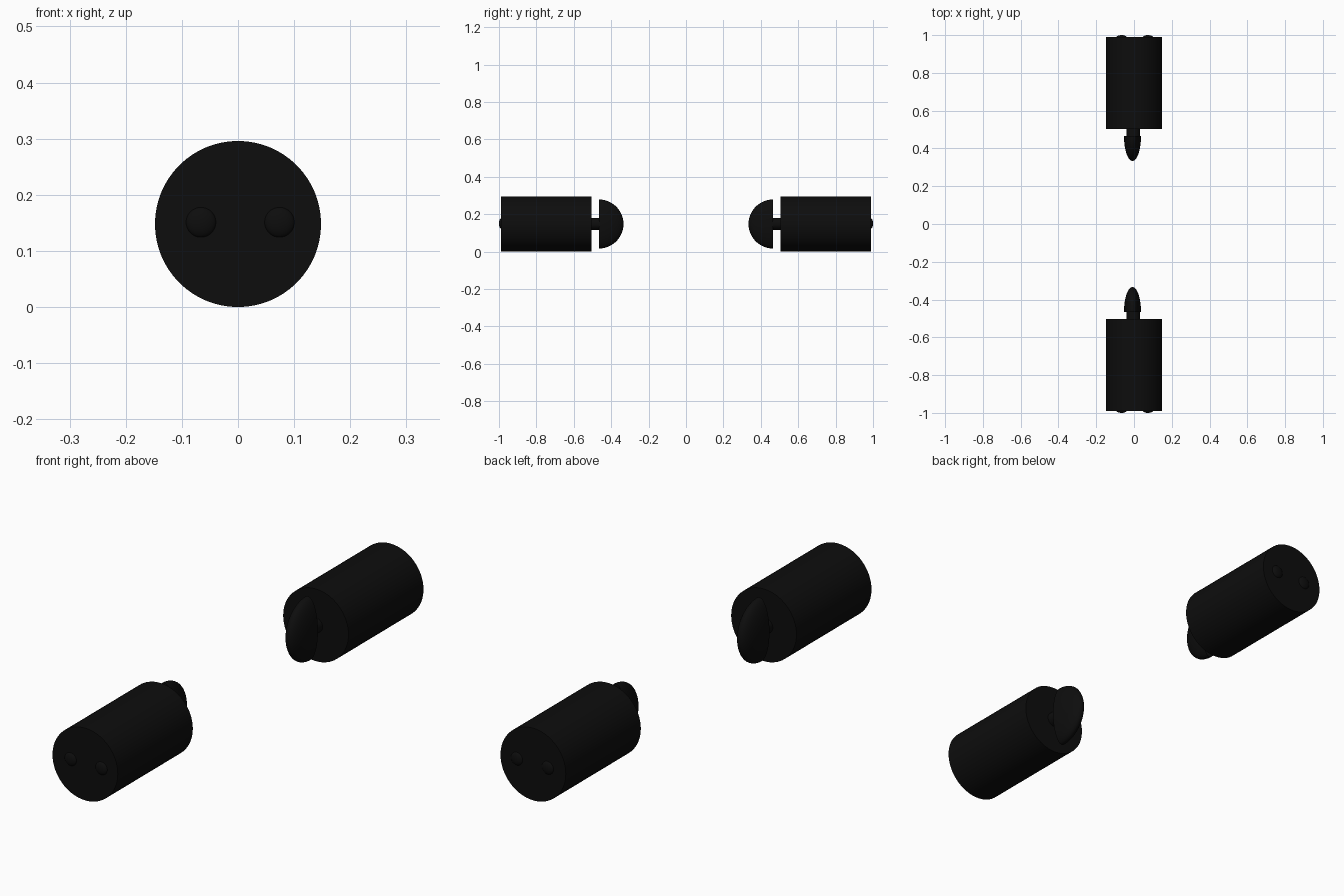
import bpy, bmesh, math
from mathutils import Matrix, Vector

if "Cube" in bpy.data.objects:
    bpy.data.objects.remove(bpy.data.objects["Cube"])

black = bpy.data.materials.new("black")
black.diffuse_color = (0.004, 0.004, 0.004, 1)
black.use_nodes = True
black.node_tree.nodes["Principled BSDF"].inputs["Base Color"].default_value = black.diffuse_color


def finish(name, bm, side):
    """Mirror to the chosen end, shade smooth with sharp rims."""
    bmesh.ops.scale(bm, vec=Vector((1, side, 1)), verts=bm.verts)
    bmesh.ops.recalc_face_normals(bm, faces=bm.faces)
    me = bpy.data.meshes.new(name)
    bm.to_mesh(me)
    bm.free()
    me.materials.append(black)
    ob = bpy.data.objects.new(name, me)
    bpy.context.collection.objects.link(ob)
    bpy.ops.object.select_all(action='DESELECT')
    ob.select_set(True)
    bpy.context.view_layer.objects.active = ob
    bpy.ops.object.shade_smooth_by_angle(angle=math.radians(35))


def cylinder(name, side, x, z, rx, rz, y0, y1):
    bm = bmesh.new()
    bmesh.ops.create_cone(bm, cap_ends=True, segments=64, radius1=1, radius2=1, depth=1,
                          matrix=Matrix.Rotation(math.pi / 2, 4, 'X'))
    bmesh.ops.scale(bm, vec=Vector((rx, y1 - y0, rz)), verts=bm.verts)
    bmesh.ops.translate(bm, vec=Vector((x, (y0 + y1) / 2, z)), verts=bm.verts)
    finish(name, bm, side)


def half_dome(name, side, centre, radii, direction):
    """Half ellipsoid bulging along direction * y, closed by a flat face."""
    bm = bmesh.new()
    bmesh.ops.create_uvsphere(bm, u_segments=48, v_segments=24, radius=1)
    cut = bmesh.ops.bisect_plane(bm, geom=bm.verts[:] + bm.edges[:] + bm.faces[:],
                                 dist=1e-5, plane_co=(0, 0, 0),
                                 plane_no=(0, -direction, 0), clear_outer=True)
    bmesh.ops.holes_fill(bm, edges=[e for e in bm.edges if e.is_boundary])
    bmesh.ops.scale(bm, vec=Vector(radii), verts=bm.verts)
    bmesh.ops.translate(bm, vec=Vector(centre), verts=bm.verts)
    finish(name, bm, side)


for side, end in ((-1, "front"), (1, "back")):
    # main barrel
    cylinder(end + "_barrel", side, 0, 0.148, 0.148, 0.148, 0.504, 0.99)
    # short stem and the rounded knob facing the middle
    cylinder(end + "_stem", side, -0.005, 0.148, 0.036, 0.032, 0.45, 0.51)
    half_dome(end + "_knob", side, (-0.008, 0.465, 0.148), (0.045, 0.131, 0.131), -1)
    # two studs on the outer end
    for x, label in ((-0.066, "left"), (0.074, "right")):
        half_dome(f"{end}_{label}_stud", side, (x, 0.988, 0.151), (0.027, 0.012, 0.027), 1)
